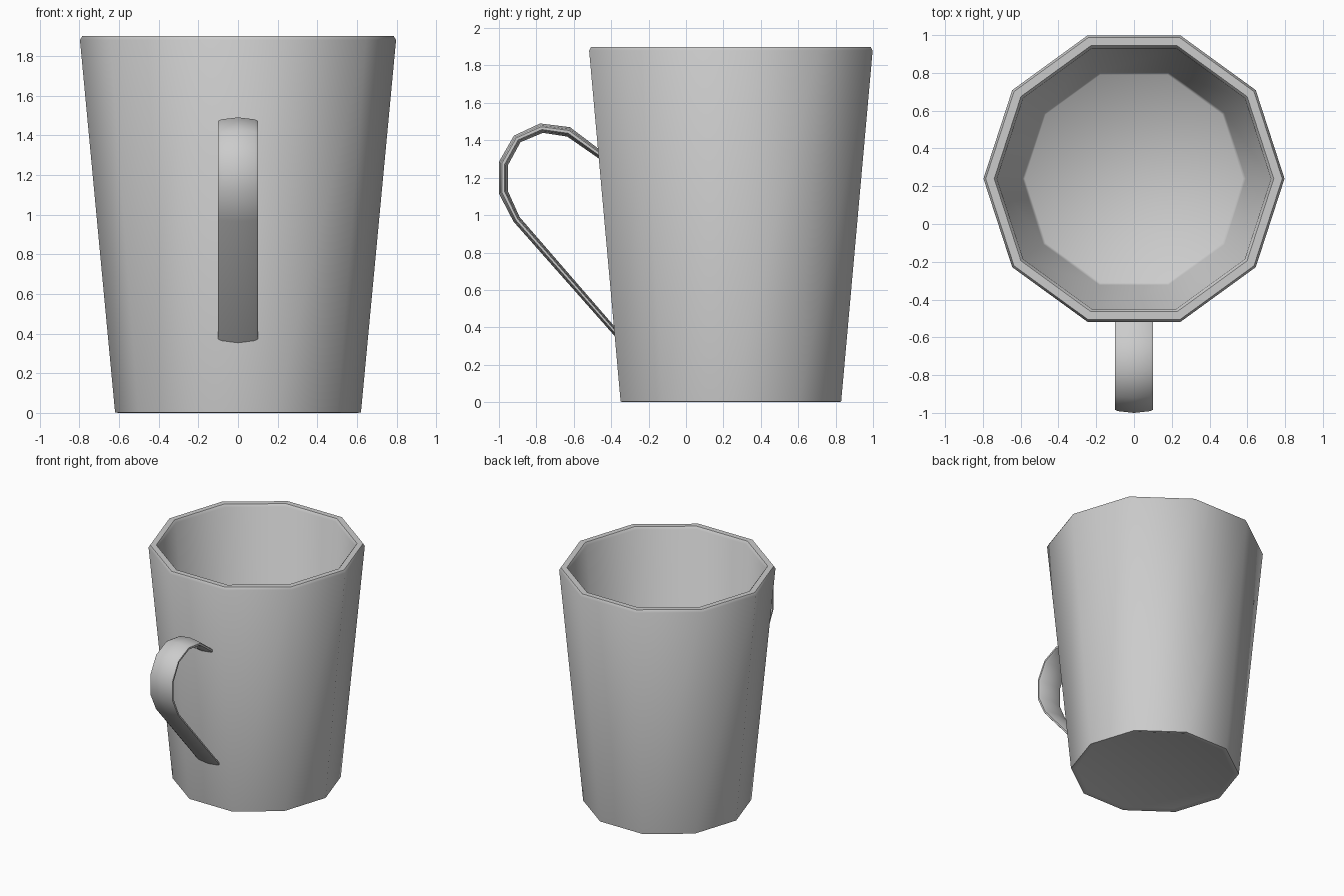
import bpy
from math import cos, sin, pi, radians
from mathutils import Vector

if "Cube" in bpy.data.objects:
    bpy.data.objects.remove(bpy.data.objects["Cube"])

SIDES = 10
CENTRE_Y = 0.24


def skin(name, rings, angle):
    """Join equal-sized closed rings into a capped solid."""
    n = len(rings[0])
    verts = [p for ring in rings for p in ring]
    faces = []
    for r in range(len(rings) - 1):
        a, b = r * n, (r + 1) * n
        for i in range(n):
            j = (i + 1) % n
            faces.append((a + i, a + j, b + j, b + i))
    faces.append(tuple(reversed(range(n))))
    faces.append(tuple(range(len(verts) - n, len(verts))))
    mesh = bpy.data.meshes.new(name)
    mesh.from_pydata(verts, [], faces)
    obj = bpy.data.objects.new(name, mesh)
    bpy.context.collection.objects.link(obj)
    bpy.ops.object.select_all(action='DESELECT')
    obj.select_set(True)
    bpy.context.view_layer.objects.active = obj
    bpy.ops.object.shade_smooth_by_angle(angle=radians(angle))
    return obj


# Cup: radius/height profile from underside, up the wall, over the rim, to the floor
profile = [(0.58, 0.008), (0.605, 0.0), (0.62, 0.003), (0.797, 1.88),
           (0.785, 1.90), (0.74, 1.90), (0.725, 1.88),
           (0.592, 0.07), (0.578, 0.055)]
rings = [[(r * cos(2 * pi * i / SIDES), CENTRE_Y + r * sin(2 * pi * i / SIDES), z)
          for i in range(SIDES)] for r, z in profile]
skin("cup", rings, 50)

# Handle: lens-shaped strap swept along matching outer and inner (y, z) paths
outer = [(-0.455, 1.345), (-0.62, 1.47), (-0.78, 1.49), (-0.92, 1.425),
         (-1.0, 1.285), (-1.0, 1.115), (-0.922, 0.965), (-0.38, 0.352)]
inner = [(-0.455, 1.295), (-0.635, 1.42), (-0.765, 1.44), (-0.885, 1.39),
         (-0.953, 1.265), (-0.953, 1.13), (-0.89, 0.99), (-0.38, 0.402)]
section = [(-0.1, 0.35), (-0.1, 0.65), (-0.085, 0.8), (0, 1), (0.085, 0.8),
           (0.1, 0.65), (0.1, 0.35), (0.085, 0.2), (0, 0), (-0.085, 0.2)]
rings = []
for o, i in zip(outer, inner):
    vo, vi = Vector((0, *o)), Vector((0, *i))
    rings.append([vi.lerp(vo, t) + Vector((x, 0, 0)) for x, t in section])
handle = skin("handle", rings, 50)
handle.data.flip_normals()
